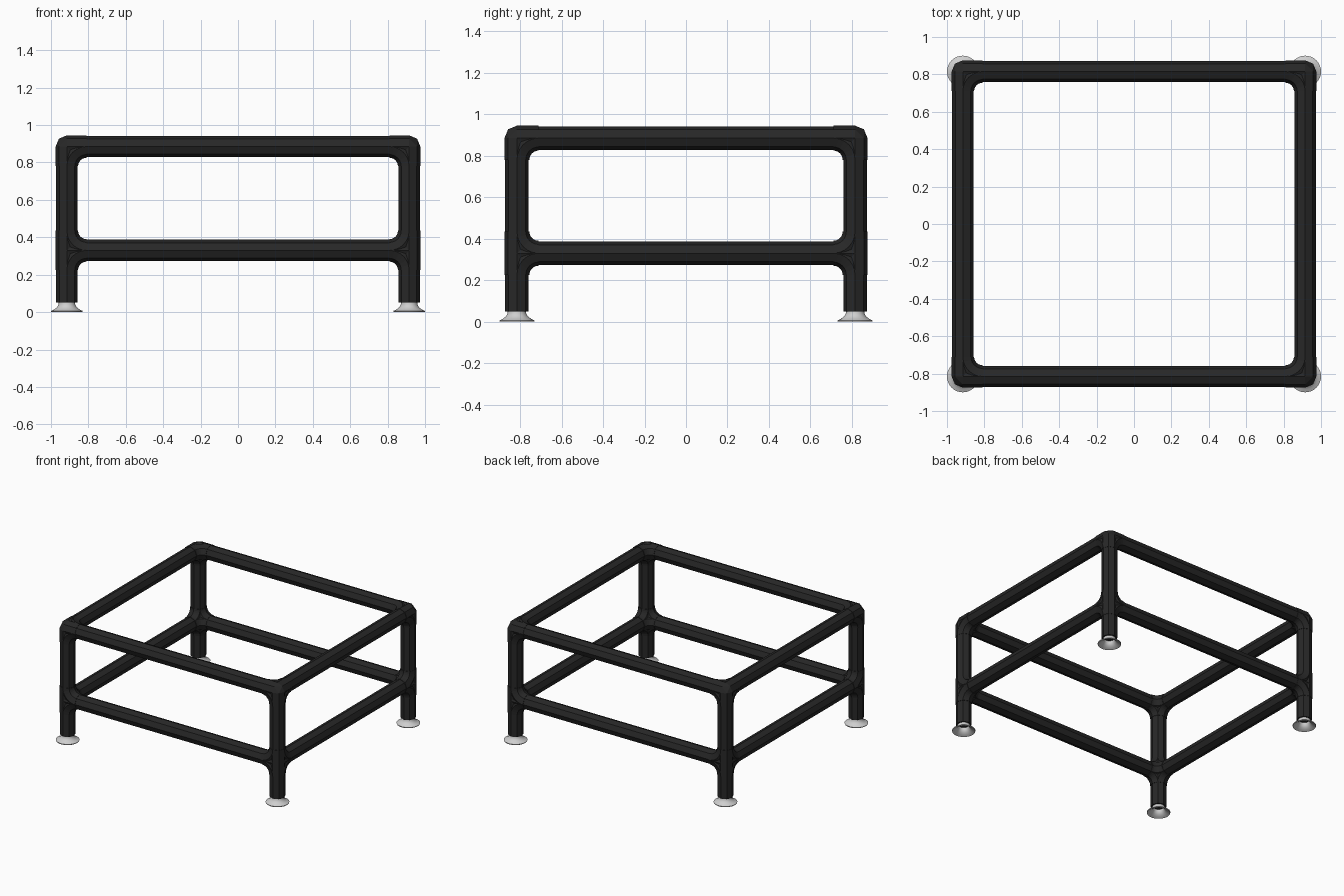
import bpy, bmesh, math
from mathutils import Vector

cube = bpy.data.objects.get("Cube")
if cube:
    bpy.data.objects.remove(cube, do_unlink=True)

LEG_X, LEG_Y = 0.915, 0.815      # leg axes
LOW_Z, TOP_Z = 0.33, 0.885       # rail heights
PIPE_R, FIT_R, REACH = 0.057, 0.06, 0.105
SIDES = 8
X, Y, Z = Vector((1, 0, 0)), Vector((0, 1, 0)), Vector((0, 0, 1))


def material(name, rgb, rough):
    mat = bpy.data.materials.new(name)
    mat.use_nodes = True
    mat.diffuse_color = (*rgb, 1)
    bsdf = mat.node_tree.nodes["Principled BSDF"]
    bsdf.inputs["Base Color"].default_value = (*rgb, 1)
    bsdf.inputs["Roughness"].default_value = rough
    return mat


BLACK = material("black_plastic", (0.02, 0.02, 0.02), 0.6)
GREY = material("pale_grey_rubber", (0.62, 0.62, 0.62), 0.5)


def finish(bm, name, mat):
    bmesh.ops.recalc_face_normals(bm, faces=bm.faces)
    mesh = bpy.data.meshes.new(name)
    bm.to_mesh(mesh)
    bm.free()
    mesh.materials.append(mat)
    obj = bpy.data.objects.new(name, mesh)
    bpy.context.collection.objects.link(obj)
    return obj


def ring(bm, centre, a, b, r, n=SIDES):
    steps = [2 * math.pi * i / n for i in range(n)]
    return [bm.verts.new(centre + r * (math.cos(t) * a + math.sin(t) * b)) for t in steps]


def bridge(bm, rings, caps=True, closed=False):
    pairs = list(zip(rings, rings[1:]))
    if closed:
        pairs.append((rings[-1], rings[0]))
    for lo, hi in pairs:
        n = len(lo)
        for i in range(n):
            j = (i + 1) % n
            bm.faces.new((lo[i], lo[j], hi[j], hi[i]))
    if caps:
        bm.faces.new(rings[0])
        bm.faces.new(rings[-1])


def tube(bm, start, end, r):
    d = (end - start).normalized()
    a, b = [v for v in (X, Y, Z) if abs(v.dot(d)) < 0.5]
    bridge(bm, [ring(bm, p, a, b, r) for p in (start, end)])


def elbow(bm, node, u, v, r):
    # quarter bend joining arm u to arm v, giving the rounded inner corner
    centre, normal = node + REACH * (u + v), u.cross(v)
    rings = []
    for i in range(7):
        t = math.pi / 2 * i / 6
        d = -math.cos(t) * v - math.sin(t) * u
        rings.append(ring(bm, centre + REACH * d, d, normal, r))
    bridge(bm, rings, caps=False)


def fitting(name, node, arms, bends, rounded):
    bm = bmesh.new()
    if rounded:
        # bevelled outer corner wrapped around the three arm ends
        verts = []
        for a, b in ((X, Y), (Y, Z), (X, Z)):
            verts += ring(bm, node, a, b, FIT_R)
        hull = bmesh.ops.convex_hull(bm, input=verts)
        loose = [v for v in bm.verts if not v.link_faces]
        bmesh.ops.delete(bm, geom=loose, context='VERTS')
    for arm in arms:
        tube(bm, node, node + REACH * arm, FIT_R)
    for u, v in bends:
        elbow(bm, node, u, v, FIT_R)
    finish(bm, name, BLACK)


def pipe(name, start, end):
    bm = bmesh.new()
    tube(bm, start, end, PIPE_R)
    finish(bm, name, BLACK)


def foot(name, x, y):
    # flared cup, hollow underneath
    profile = [(0.083, 0.0), (0.085, 0.006), (0.068, 0.014), (0.052, 0.026),
               (0.045, 0.04), (0.044, 0.052), (0.036, 0.052), (0.038, 0.034),
               (0.05, 0.018), (0.066, 0.007)]
    bm = bmesh.new()
    rings = [ring(bm, Vector((x, y, z)), X, Y, r, 32) for r, z in profile]
    bridge(bm, rings, caps=False, closed=True)
    obj = finish(bm, name, GREY)
    bpy.ops.object.select_all(action='DESELECT')
    obj.select_set(True)
    bpy.context.view_layer.objects.active = obj
    bpy.ops.object.shade_smooth_by_angle(angle=math.radians(40))


# legs, feet and fittings at each corner
for sx, side in ((1, "left"), (-1, "right")):
    for sy, end in ((-1, "front"), (1, "back")):
        tag = f"{end}_{side}"
        x, y = sx * LEG_X, sy * LEG_Y
        inx, iny = -sx * X, -sy * Y
        pipe(f"{tag}_leg", Vector((x, y, 0.05)), Vector((x, y, TOP_Z)))
        foot(f"{tag}_foot", x, y)
        fitting(f"{tag}_top_corner", Vector((x, y, TOP_Z)), (inx, iny, -Z),
                ((inx, iny), (inx, -Z), (iny, -Z)), True)
        fitting(f"{tag}_side_joint", Vector((x, y, LOW_Z)), (inx, iny, Z, -Z),
                ((inx, iny), (inx, -Z), (iny, -Z), (inx, Z), (iny, Z)), False)

# rails at both heights
for z, level in ((LOW_Z, "lower"), (TOP_Z, "upper")):
    for s, end, side in ((-1, "front", "right"), (1, "back", "left")):
        pipe(f"{level}_{end}_rail", Vector((-LEG_X, s * LEG_Y, z)), Vector((LEG_X, s * LEG_Y, z)))
        pipe(f"{level}_{side}_rail", Vector((s * LEG_X, -LEG_Y, z)), Vector((s * LEG_X, LEG_Y, z)))
